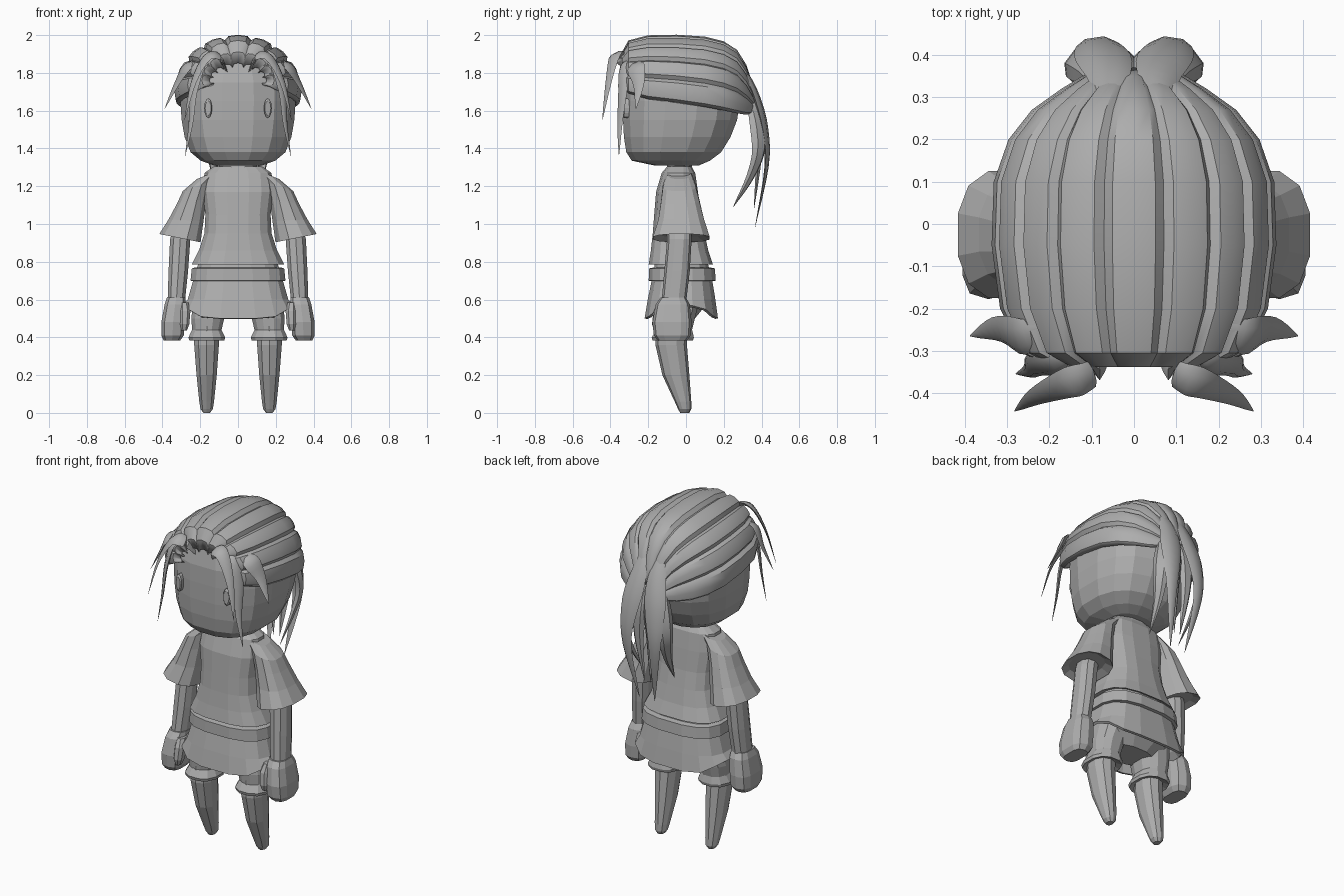
import bpy
import math
from mathutils import Vector

cube = bpy.data.objects.get("Cube")
if cube:
    bpy.data.objects.remove(cube)

grey = bpy.data.materials.new("plain grey")
grey.use_nodes = True
COLOUR = (0.42, 0.42, 0.42, 1)
grey.diffuse_color = COLOUR
grey.node_tree.nodes["Principled BSDF"].inputs["Base Color"].default_value = COLOUR


def make(name, verts, faces, mirror=False, smooth=False, thick=0):
    mesh = bpy.data.meshes.new(name)
    mesh.from_pydata([tuple(v) for v in verts], [], faces)
    mesh.materials.append(grey)
    obj = bpy.data.objects.new(name, mesh)
    bpy.context.collection.objects.link(obj)
    bpy.ops.object.select_all(action='DESELECT')
    obj.select_set(True)
    bpy.context.view_layer.objects.active = obj
    bpy.ops.object.mode_set(mode='EDIT')
    bpy.ops.mesh.select_all(action='SELECT')
    bpy.ops.mesh.normals_make_consistent(inside=False)
    bpy.ops.object.mode_set(mode='OBJECT')
    if smooth:
        bpy.ops.object.shade_smooth_by_angle(angle=math.radians(35))
    if thick:
        mod = obj.modifiers.new("thickness", 'SOLIDIFY')
        mod.thickness = thick
    if mirror:
        obj.modifiers.new("mirror", 'MIRROR').use_clip = False
    return obj


def bridge(rows, n, closed=True):
    """Quads between consecutive rows of n points."""
    return [(r * n + i, r * n + (i + 1) % n, (r + 1) * n + (i + 1) % n, (r + 1) * n + i)
            for r in range(rows - 1) for i in range(n if closed else n - 1)]


def loft(name, rings, n=12, power=2.4, tilt=None, caps=True, **kw):
    """Rings are (z, x0, x1, y0, y1); tilt slopes each ring along x."""
    verts = []
    for k, (z, x0, x1, y0, y1) in enumerate(rings):
        for i in range(n):
            a = math.tau * (i + 0.5) / n
            c, s = math.cos(a), math.sin(a)
            dx = math.copysign(abs(c) ** (2 / power), c) * (x1 - x0) / 2
            dy = math.copysign(abs(s) ** (2 / power), s) * (y1 - y0) / 2
            slope = tilt[k] if tilt else 0
            verts.append(((x0 + x1) / 2 + dx, (y0 + y1) / 2 + dy, z + slope * dx))
    faces = bridge(len(rings), n)
    if caps:
        faces += [tuple(range(n)), tuple(range(len(verts) - n, len(verts)))]
    return make(name, verts, faces, **kw)


def centred(rows):
    return [(z, -x, x, y0, y1) for z, x, y0, y1 in rows]


def smooth_path(points, steps=4):
    """Catmull-Rom curve through the points."""
    p = [Vector(q) for q in points]
    p = [2 * p[0] - p[1]] + p + [2 * p[-1] - p[-2]]
    out = []
    for i in range(1, len(p) - 2):
        a, b, c, d = p[i - 1:i + 3]
        for k in range(steps):
            t = k / steps
            out.append(0.5 * (2 * b + (c - a) * t + (2 * a - 5 * b + 4 * c - d) * t * t
                              + (3 * b - a - 3 * c + d) * t ** 3))
    return out + [p[-2]]


def strand(name, points, width, depth, outward):
    """Flat pointed lock of hair, mirrored."""
    path = smooth_path(points)
    last = len(path) - 1
    verts = []
    for i, p in enumerate(path):
        tangent = (path[min(i + 1, last)] - path[max(i - 1, 0)]).normalized()
        side = tangent.cross(Vector(outward)).normalized()
        normal = side.cross(tangent).normalized()
        t = i / last
        size = max(0.02, min(1, 0.45 + 1.6 * t) * min(1, 1.7 * (1 - t)) ** 0.8)
        for a, b in ((1, 0), (0.5, 0.8), (-0.5, 0.8), (-1, 0), (0, -0.8)):
            verts.append(p + side * a * width * size / 2 + normal * b * depth * size / 2)
    faces = bridge(len(path), 5) + [tuple(range(5)), tuple(range(len(verts) - 5, len(verts)))]
    make(name, verts, faces, mirror=True, smooth=True)


# Head and neck
loft("head", centred([
    (1.31, .13, -.17, .07), (1.335, .2, -.29, .13), (1.38, .255, -.32, .19),
    (1.46, .287, -.333, .24), (1.55, .303, -.338, .275), (1.65, .31, -.338, .29),
    (1.75, .305, -.335, .29), (1.84, .26, -.315, .26), (1.9, .17, -.25, .19)]),
    n=16, power=2.5)
loft("neck", centred([(1.24, .11, -.11, .04), (1.34, .1, -.1, .03)]))

# Eyes: small raised ovals with an inner step
oval = [(math.cos(math.tau * i / 12), math.sin(math.tau * i / 12)) for i in range(12)]
eye = [(.158 + c * .021 * k, y + c * .004, 1.613 + s * .052 * k)
       for k, y in ((1, -.29), (1, -.33), (.75, -.337)) for c, s in oval]
make("eyes", eye, bridge(3, 12) + [tuple(range(24, 36))], mirror=True)

# Swept-back hair: cross-section arches (y, half width, centre z, height)
arches = [(-.325, .13, 1.76, .07), (-.338, .17, 1.76, .13), (-.305, .245, 1.735, .215),
          (-.2, .295, 1.715, .262), (-.05, .315, 1.70, .28), (.1, .31, 1.68, .29),
          (.2, .275, 1.66, .285), (.27, .22, 1.64, .26), (.32, .15, 1.62, .2),
          (.35, .1, 1.61, .12), (.37, .05, 1.6, .06)]
edges = [-102, -77, -55, -35, -13, 13, 35, 55, 77, 102]
profile = []
for a, b in zip(edges, edges[1:]):
    for f, bump in ((0, 0), (.16, .018), (.5, .022), (.84, .018)):
        profile.append((math.radians(a + (b - a) * f), bump))
profile.append((math.radians(edges[-1]), 0))
cap = [((rx + bump) * math.sin(t), y, zc + (rz + bump) * math.cos(t))
       for y, rx, zc, rz in arches for t, bump in profile]
make("swept_hair", cap, bridge(len(arches), len(profile), closed=False),
     smooth=True, thick=.02)

# Fringe locks
strand("front_fringe", [(.06, -.3, 1.81), (.10, -.355, 1.885), (.165, -.38, 1.88),
                        (.235, -.41, 1.75), (.283, -.443, 1.55)], .085, .03, (.5, -.5, .6))
strand("long_fringe", [(.12, -.29, 1.86), (.19, -.325, 1.84), (.235, -.335, 1.7),
                       (.25, -.35, 1.53), (.28, -.355, 1.36)], .07, .03, (.7, -.6, .2))
strand("side_fringe", [(.2, -.25, 1.86), (.27, -.265, 1.83), (.325, -.25, 1.74),
                       (.388, -.265, 1.61)], .1, .03, (.8, -.4, .4))

# Ponytail locks
strand("ponytail_outer", [(.06, .29, 1.84), (.06, .36, 1.7), (.085, .415, 1.5),
                          (.09, .425, 1.3), (.05, .365, .98)], .13, .05, (.15, 1, 0))
strand("ponytail_side", [(.07, .31, 1.68), (.1, .365, 1.58), (.135, .385, 1.4),
                         (.12, .34, 1.25), (.1, .25, 1.09)], .1, .06, (.8, .6, 0))
strand("ponytail_inner", [(.03, .33, 1.66), (.035, .38, 1.55), (.04, .385, 1.35),
                          (.02, .36, 1.08)], .1, .06, (0, 1, 0))

# Shirt and flared sleeves
loft("shirt", centred([
    (1.305, .13, -.1, .03), (1.27, .18, -.13, .05), (1.17, .19, -.16, .065),
    (1.05, .175, -.17, .08), (.95, .18, -.178, .1), (.86, .21, -.188, .12),
    (.785, .248, -.2, .145), (.8, .21, -.17, .12)]), n=16, power=2.8)
loft("sleeves", [
    (1.265, .08, .22, -.1, .03), (1.2, .14, .295, -.125, .055),
    (1.12, .165, .325, -.135, .075), (1.02, .18, .37, -.15, .1),
    (.925, .195, .42, -.18, .13), (.945, .235, .385, -.14, .09)],
    tilt=[-.4, -.35, -.15, .05, .2, .2], mirror=True)

# Belt and skirt
loft("belt", centred([(.77, .23, -.17, .13), (.765, .248, -.198, .155),
                      (.7, .255, -.2, .16), (.695, .23, -.17, .13)]), n=16, power=2.8)
skirt = loft("skirt", centred([
    (.8, .21, -.165, .115), (.71, .238, -.182, .14), (.6, .27, -.205, .158),
    (.5, .3, -.222, .172)]), n=16, power=2.8, caps=False, thick=.015)
for v in skirt.data.vertices:
    if v.co.z < .55:
        v.co.z += .07 * max(0, (abs(v.co.x) - .18) / .12)

# Gathered shorts and legs
loft("shorts_seat", centred([(.72, .21, -.16, .11), (.56, .22, -.16, .1), (.5, .14, -.13, .05)]))
loft("shorts_legs", [
    (.62, .03, .235, -.16, .08), (.5, .07, .25, -.165, .05), (.44, .085, .245, -.16, .035),
    (.4, .065, .265, -.185, .045), (.383, .07, .26, -.18, .04), (.395, .1, .23, -.15, .01)],
    mirror=True)
loft("legs", [
    (.46, .095, .235, -.16, .01), (.36, .098, .235, -.162, .005), (.2, .11, .222, -.125, .018),
    (.06, .125, .207, -.06, .028), (.02, .132, .2, -.042, .028), (0, .148, .184, -.03, .018)],
    n=10, power=2.2, mirror=True)

# Arms, hands and thumbs
loft("arms", [
    (1.12, .2, .3, -.1, .03), (.92, .25, .362, -.1, .03), (.75, .262, .37, -.115, .02),
    (.58, .28, .375, -.13, 0)], n=10, power=2.3, mirror=True)
loft("hands", [
    (.61, .275, .378, -.135, .0), (.575, .275, .39, -.16, .02), (.48, .28, .408, -.178, .03),
    (.41, .285, .408, -.17, .025), (.383, .305, .395, -.15, .005)],
    n=10, power=3, mirror=True)
loft("thumbs", [
    (.585, .262, .305, -.15, -.085), (.54, .25, .31, -.175, -.09),
    (.47, .256, .31, -.182, -.115), (.435, .27, .3, -.17, -.13)],
    n=8, mirror=True)
